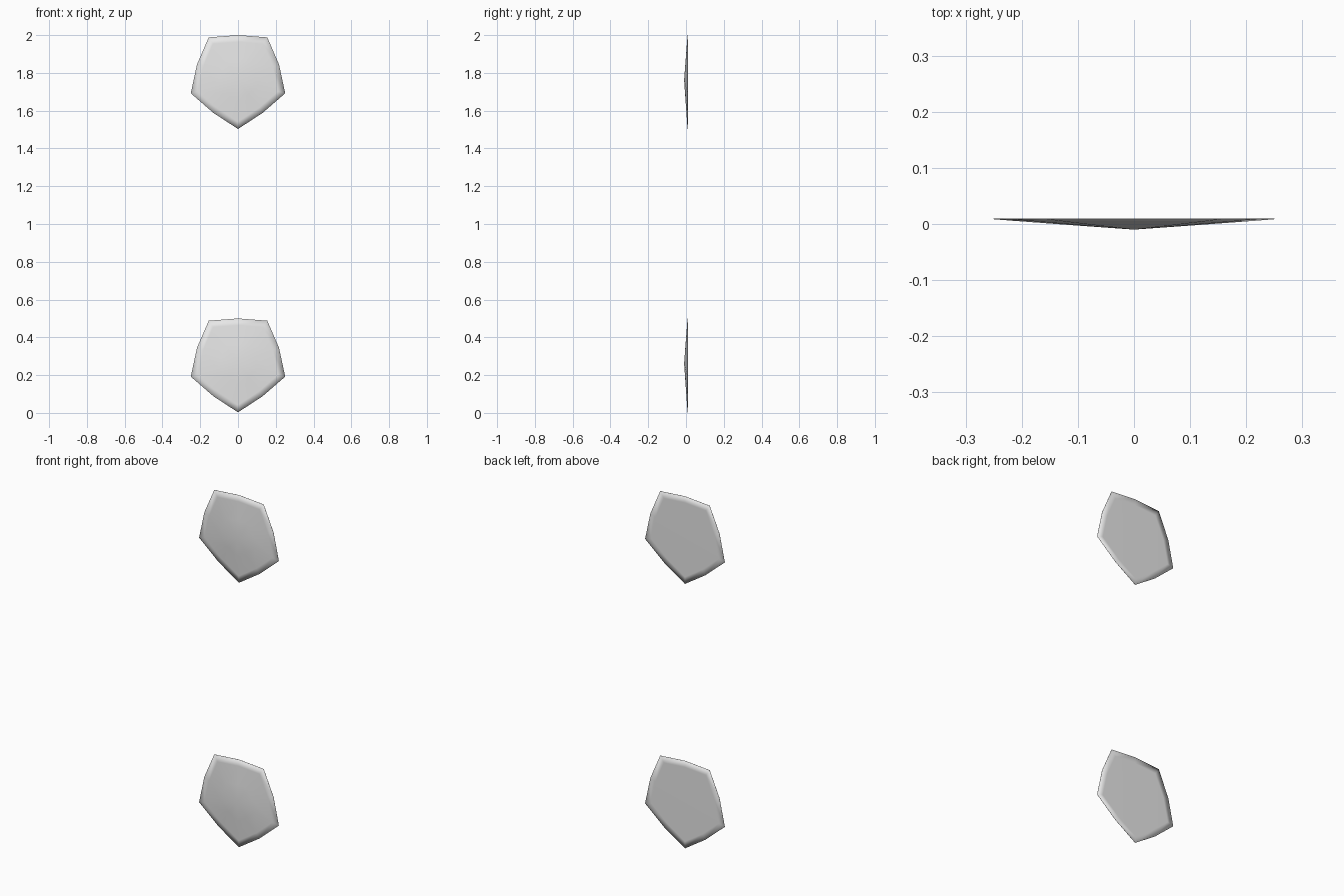
import bpy, bmesh

if "Cube" in bpy.data.objects:
    bpy.data.objects.remove(bpy.data.objects["Cube"])

grey = bpy.data.materials.new("light grey")
grey.diffuse_color = (0.8, 0.8, 0.8, 1)
grey.use_nodes = True
grey.node_tree.nodes["Principled BSDF"].inputs["Base Color"].default_value = grey.diffuse_color

# Right half of the five-sided outline (x, z), from top centre to bottom tip
HALF = [(0, 0.5), (0.155, 0.488), (0.217, 0.345), (0.25, 0.192),
        (0.13, 0.088), (0, 0.003)]
OUTLINE = HALF + [(-x, z) for x, z in HALF[-2:0:-1]]
CENTRE = (0, 0.262)


def plate(name, base_z):
    bm = bmesh.new()

    def ring(scale, y):
        return [bm.verts.new((CENTRE[0] + (x - CENTRE[0]) * scale, y,
                              base_z + CENTRE[1] + (z - CENTRE[1]) * scale))
                for x, z in OUTLINE]

    # Shallow domed front, thin rim, flat back
    rings = [ring(0.42, -0.0025), ring(0.85, 0.0055), ring(1.0, 0.0085),
             ring(1.0, 0.0095), ring(0.85, 0.01)]
    n = len(OUTLINE)
    for a, b in zip(rings, rings[1:]):
        for i in range(n):
            j = (i + 1) % n
            bm.faces.new((a[i], a[j], b[j], b[i]))
    apex = bm.verts.new((0, -0.01, base_z + CENTRE[1]))
    for i in range(n):
        bm.faces.new((apex, rings[0][(i + 1) % n], rings[0][i]))
    bm.faces.new(rings[-1])
    bmesh.ops.recalc_face_normals(bm, faces=bm.faces[:])
    for f in bm.faces:
        f.smooth = True
    me = bpy.data.meshes.new(name)
    bm.to_mesh(me)
    bm.free()
    me.materials.append(grey)
    ob = bpy.data.objects.new(name, me)
    bpy.context.collection.objects.link(ob)


plate("lower_plate", 0.0)
plate("upper_plate", 1.5)
